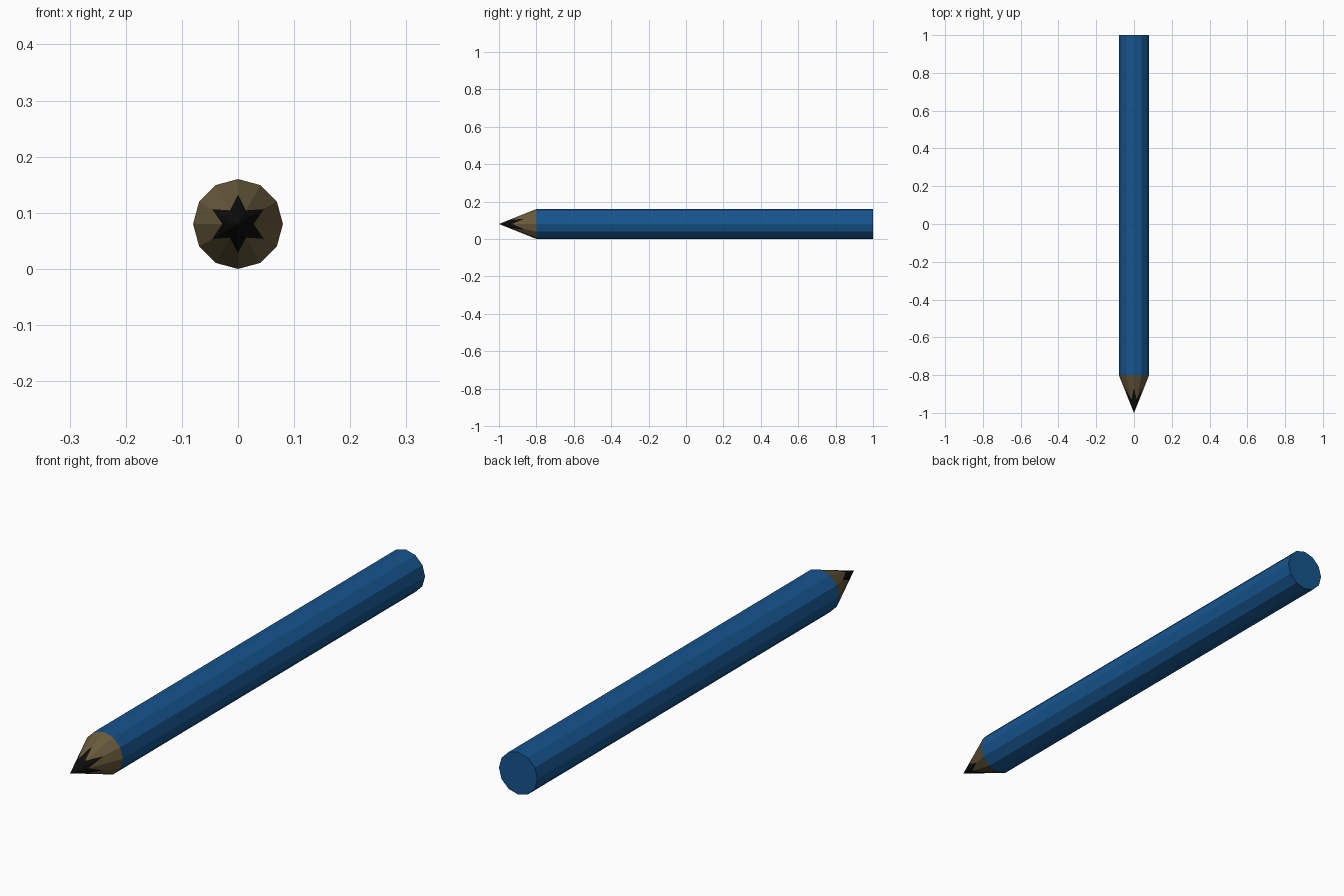
import bpy, bmesh
from math import sin, cos, radians

if "Cube" in bpy.data.objects:
    bpy.data.objects.remove(bpy.data.objects["Cube"])

SIDES, R, CZ = 12, 0.08, 0.08
TIP_Y, SHOULDER_Y, END_Y = -1.0, -0.8, 1.0


def ring(bm, radii, y_of):
    """Ring of vertices around the pencil axis, one radius per side."""
    verts = []
    for i, r in enumerate(radii):
        a = radians(360 / SIDES * i)
        verts.append(bm.verts.new((r * cos(a), y_of(r), CZ + r * sin(a))))
    return verts


def bridge(bm, a, b):
    for i in range(SIDES):
        j = (i + 1) % SIDES
        bm.faces.new((a[i], a[j], b[j], b[i]))


def finish(bm, name, color):
    bmesh.ops.recalc_face_normals(bm, faces=bm.faces)
    mesh = bpy.data.meshes.new(name)
    bm.to_mesh(mesh)
    bm.free()
    mat = bpy.data.materials.new(name + "_colour")
    mat.diffuse_color = color
    mat.use_nodes = True
    mat.node_tree.nodes["Principled BSDF"].inputs["Base Color"].default_value = mat.diffuse_color
    mesh.materials.append(mat)
    bpy.context.collection.objects.link(bpy.data.objects.new(name, mesh))


def cone_y(r):
    return TIP_Y + (SHOULDER_Y - TIP_Y) * r / R


full = [R] * SIDES
# The lead meets the wood in a six-pointed star
star = [0.053 if i % 2 else 0.028 for i in range(SIDES)]

# Painted barrel with flat end
bm = bmesh.new()
front = ring(bm, full, lambda r: SHOULDER_Y)
back = ring(bm, full, lambda r: END_Y)
bridge(bm, front, back)
bm.faces.new(back)
finish(bm, "painted_barrel", (0.008, 0.09, 0.27, 1))

# Sharpened wood
bm = bmesh.new()
bridge(bm, ring(bm, star, cone_y), ring(bm, full, cone_y))
finish(bm, "sharpened_wood", (0.14, 0.105, 0.045, 1))

# Lead point
bm = bmesh.new()
edge = ring(bm, star, cone_y)
tip = bm.verts.new((0, TIP_Y, CZ))
for i in range(SIDES):
    bm.faces.new((edge[i], edge[(i + 1) % SIDES], tip))
finish(bm, "lead_point", (0.004, 0.004, 0.004, 1))
